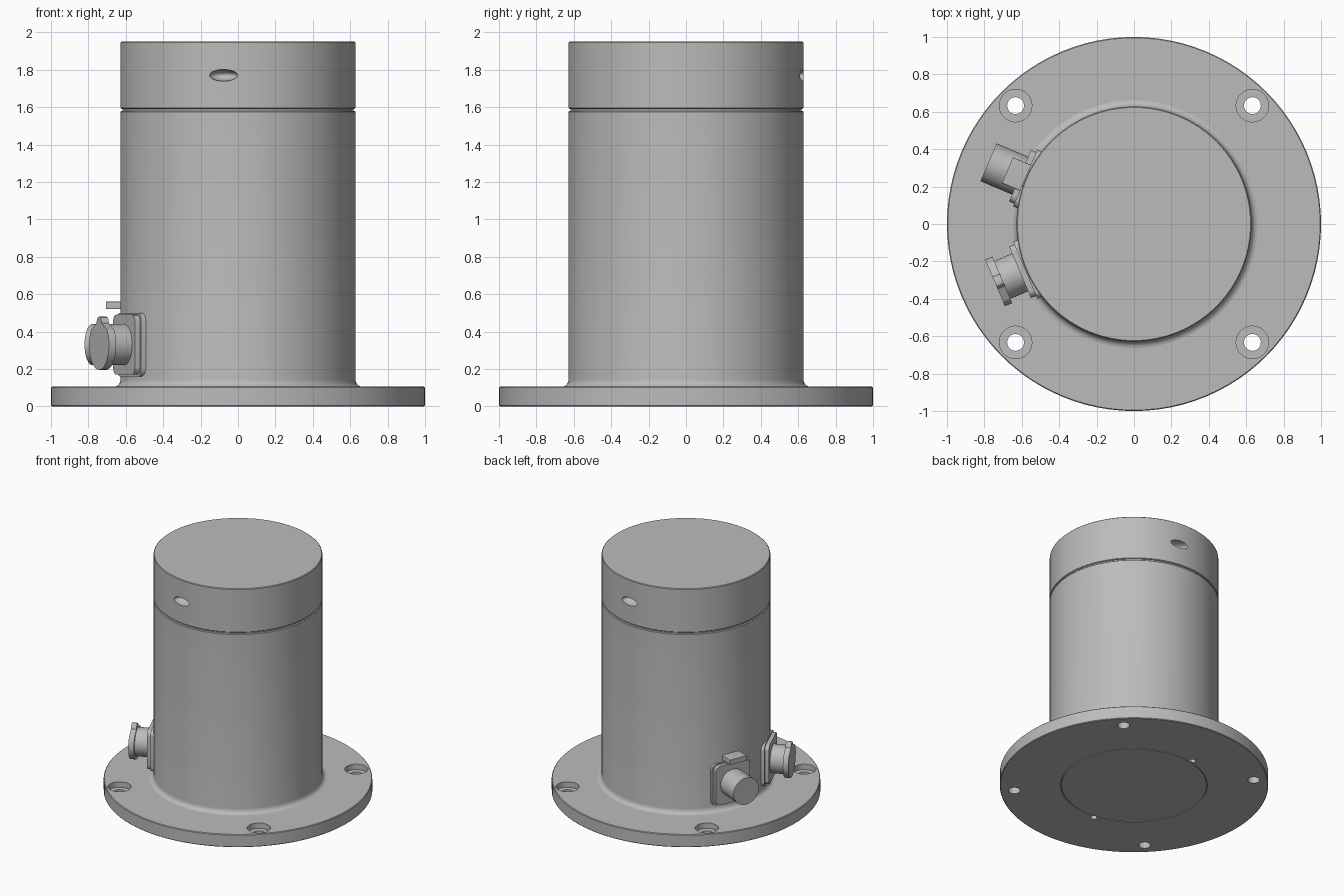
import bpy
import bmesh
from math import cos, sin, pi, radians
from mathutils import Matrix, Vector

if "Cube" in bpy.data.objects:
    bpy.data.objects.remove(bpy.data.objects["Cube"])

grey = bpy.data.materials.new("plain grey metal")
grey.use_nodes = True
grey.diffuse_color = (0.5, 0.5, 0.5, 1)
grey.node_tree.nodes["Principled BSDF"].inputs["Base Color"].default_value = (0.5, 0.5, 0.5, 1)

CONNECTOR_Z = 0.33


def finish(name, bm):
    bmesh.ops.recalc_face_normals(bm, faces=bm.faces)
    mesh = bpy.data.meshes.new(name)
    bm.to_mesh(mesh)
    bm.free()
    mesh.materials.append(grey)
    obj = bpy.data.objects.new(name, mesh)
    bpy.context.collection.objects.link(obj)
    return obj


def activate(obj):
    bpy.ops.object.select_all(action='DESELECT')
    obj.select_set(True)
    bpy.context.view_layer.objects.active = obj


def smooth(obj):
    activate(obj)
    bpy.ops.object.shade_smooth_by_angle(angle=radians(30))


def lathe(name, profile, steps=96):
    """Spin a profile that starts and ends on the z axis."""
    bm = bmesh.new()
    verts = [bm.verts.new((r, 0, z)) for r, z in profile]
    edges = [bm.edges.new(pair) for pair in zip(verts, verts[1:])]
    bmesh.ops.spin(bm, geom=verts + edges, cent=(0, 0, 0), axis=(0, 0, 1),
                   angle=2 * pi, steps=steps)
    bmesh.ops.remove_doubles(bm, verts=bm.verts, dist=0.0001)
    return finish(name, bm)


def prism(name, outline, start, end, matrix=Matrix()):
    """Extrude a 2D outline along its local z axis."""
    bm = bmesh.new()
    face = bm.faces.new([bm.verts.new((x, y, start)) for x, y in outline])
    grown = bmesh.ops.extrude_face_region(bm, geom=[face])["geom"]
    bmesh.ops.translate(bm, vec=(0, 0, end - start),
                        verts=[v for v in grown if isinstance(v, bmesh.types.BMVert)])
    bm.transform(matrix)
    return finish(name, bm)


def circle(radius, x=0, y=0, count=40):
    return [(x + radius * cos(2 * pi * i / count), y + radius * sin(2 * pi * i / count))
            for i in range(count)]


def rounded(width, height, radius, y=0):
    points = []
    for i, (sx, sy) in enumerate([(1, 1), (-1, 1), (-1, -1), (1, -1)]):
        for step in range(6):
            a = pi / 2 * (i + step / 5)
            points.append((sx * (width / 2 - radius) + radius * cos(a),
                           y + sy * (height / 2 - radius) + radius * sin(a)))
    return points


def cut(target, cutters):
    for cutter in cutters:
        cutter.hide_render = True
        mod = target.modifiers.new("hole", 'BOOLEAN')
        mod.operation = 'DIFFERENCE'
        mod.solver = 'EXACT'
        mod.object = cutter
        activate(target)
        bpy.ops.object.modifier_apply(modifier=mod.name)
        bpy.data.objects.remove(cutter)


# Flange with a ring groove underneath and counterbored bolt holes
flange = lathe("base_flange", [(0, 0), (0.54, 0), (0.54, 0.012), (0.546, 0.012), (0.546, 0),
                               (0.995, 0), (1, 0.005), (1, 0.1), (0.995, 0.105), (0, 0.105)])
holes = []
for sx in (-1, 1):
    for sy in (-1, 1):
        x, y = 0.633 * sx, 0.633 * sy
        holes.append(prism("bolt_hole_cutter", circle(0.045, x, y), -0.1, 0.2))
        holes.append(prism("counterbore_cutter", circle(0.087, x, y), 0.06, 0.2))
for azimuth in (100, 262):
    a = radians(azimuth)
    holes.append(prism("pin_hole_cutter", circle(0.025, 0.565 * cos(a), 0.565 * sin(a)),
                       -0.1, 0.06))
cut(flange, holes)
smooth(flange)

# Housing with a curved weld fillet at its foot
fillet = [(0.628 + 0.035 * (1 - sin(t * pi / 10)), 0.105 + 0.04 * (1 - cos(t * pi / 10)))
          for t in range(6)]
smooth(lathe("housing", [(0, 0.1), (0.663, 0.1)] + fillet
             + [(0.628, 1.575), (0.622, 1.58), (0, 1.58)]))
smooth(lathe("seam_neck", [(0, 1.57), (0.618, 1.57), (0.618, 1.6), (0, 1.6)]))

# Cap with an elongated hole at front and back
cap = lathe("cap", [(0, 1.59), (0.622, 1.59), (0.628, 1.595), (0.628, 1.945),
                    (0.623, 1.95), (0, 1.95)])
slots = []
for side in (-1, 1):
    bm = bmesh.new()
    bmesh.ops.create_uvsphere(bm, u_segments=32, v_segments=16, radius=1)
    bm.transform(Matrix.Translation((0.078 * side, 0.622 * side, 1.77))
                 @ Matrix.Rotation(radians(-7), 4, 'Z')
                 @ Matrix.Diagonal((0.075, 0.07, 0.031, 1)))
    slots.append(finish("slot_cutter", bm))
cut(cap, slots)
smooth(cap)


# Connectors: local x runs sideways, local y up, local z outwards
def connector_frame(azimuth):
    a = radians(azimuth)
    out = Vector((cos(a), sin(a), 0))
    up = Vector((0, 0, 1))
    frame = Matrix((up.cross(out), up, out)).transposed().to_4x4()
    return Matrix.Translation((0, 0, CONNECTOR_Z)) @ frame


def connector(name, azimuth, parts):
    frame = connector_frame(azimuth)
    shared = [("gasket", rounded(0.33, 0.34, 0.04), 0.57, 0.632),
              ("plate", rounded(0.3, 0.32, 0.04), 0.63, 0.662)]
    for part, outline, start, end in shared + parts:
        smooth(prism(name + "_" + part, outline, start, end, frame))


connector("rear_connector", 157, [
    ("barrel", circle(0.11), 0.65, 0.845),
    ("latch_stem", rounded(0.09, 0.07, 0.008, 0.17), 0.61, 0.66),
    ("latch", rounded(0.15, 0.04, 0.005, 0.21), 0.63, 0.735)])

# Dust cover outline: a round lid with a pointed lug on top
lid = [(x, y) for x, y in circle(0.135) if y < 0.095]
start = next(i for i, p in enumerate(lid) if p[0] < 0 and p[1] > 0)
lug = [(0.035 * cos(pi * t / 6), 0.115 + 0.035 * sin(pi * t / 6)) for t in range(7)]
connector("front_connector", 203, [
    ("barrel", circle(0.11), 0.65, 0.78),
    ("cover", lid[:start] + lug + lid[start:], 0.765, 0.807)])
